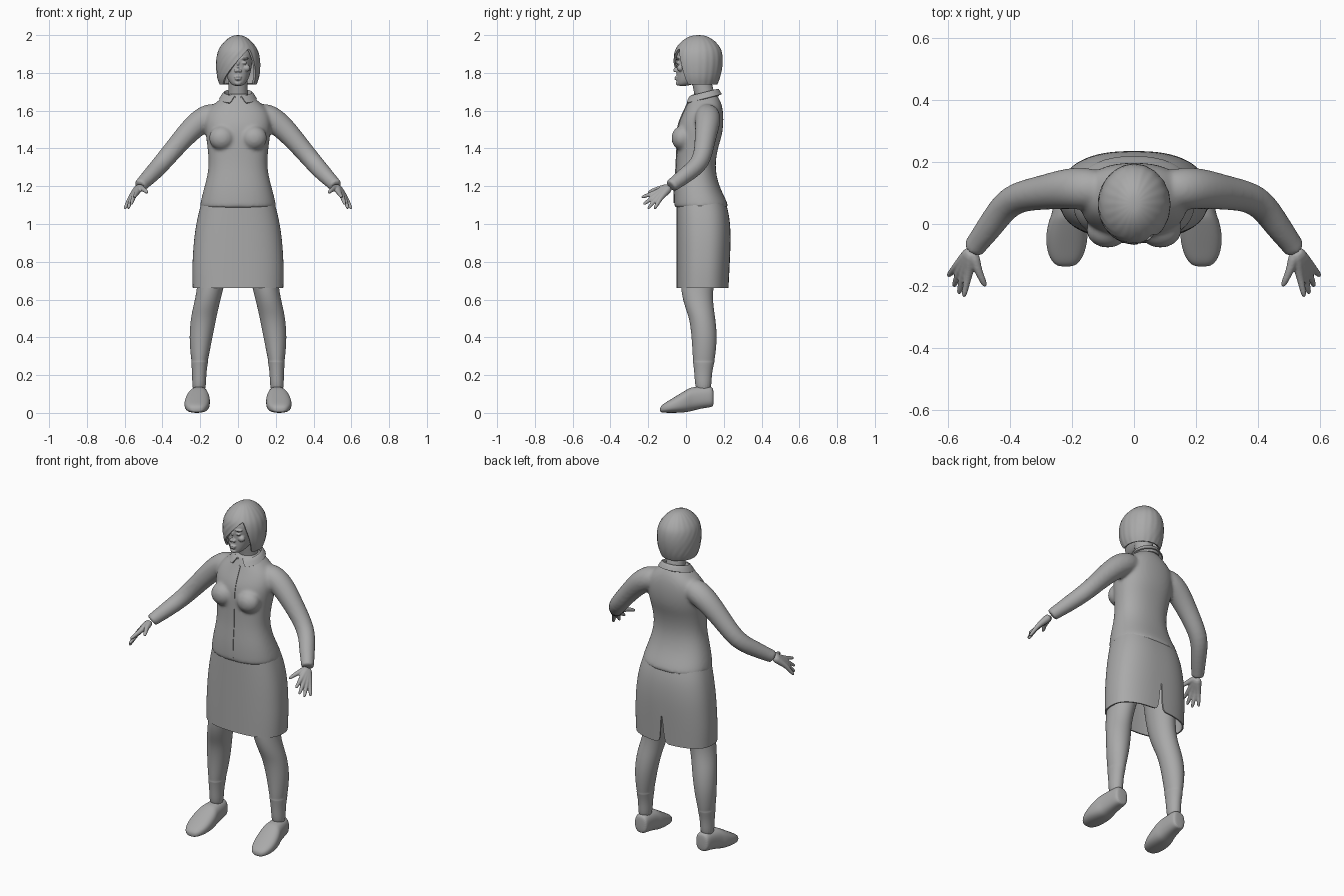
import bpy, bmesh, math
from mathutils import Vector, Matrix

PI = math.pi
cube = bpy.data.objects.get("Cube")
if cube:
    bpy.data.objects.remove(cube, do_unlink=True)

grey = bpy.data.materials.new("plain grey")
grey.use_nodes = True
tone = (0.4, 0.4, 0.4, 1)
grey.diffuse_color = tone
grey.node_tree.nodes["Principled BSDF"].inputs["Base Color"].default_value = tone


def power(value, p):
    return math.copysign(abs(value) ** (2 / p), value)


def skin_rings(bm, rings, caps):
    """Bridge equal rings whose last point meets the first, then close the ends."""
    rings = [[bm.verts.new(co) for co in ring] for ring in rings]
    for low, high in zip(rings, rings[1:]):
        for i in range(len(low) - 1):
            bm.faces.new((low[i], low[i + 1], high[i + 1], high[i]))
    for ring, capped in ((rings[0], caps[0]), (rings[-1], caps[1])):
        if capped:
            bm.faces.new(ring[:-1])


def shell(bm, rows, n=24, p=2.0, caps=(True, True), ripple=0.0, along_y=False):
    """Rows: height, half width, near, far, centre x, start angle, end angle."""
    rings = []
    for row in rows:
        defaults = (0, -PI, PI)
        z, hx, near, far, cx, start, end = tuple(row) + defaults[len(row) - 4:]
        ring = []
        for i in range(n + 1):
            a = start + (end - start) * i / n
            k = 1 + ripple * math.cos(20 * a)
            x = cx + k * hx * power(math.sin(a), p)
            y = (near + far) / 2 - k * (far - near) / 2 * power(math.cos(a), p)
            ring.append((x, z, y) if along_y else (x, y, z))
        rings.append(ring)
    skin_rings(bm, rings, caps)


def tube(bm, points, n=16):
    """Round limb through points of x, y, z, radius."""
    centres = [Vector(pt[:3]) for pt in points]
    rings = []
    for i, c in enumerate(centres):
        tangent = centres[min(i + 1, len(centres) - 1)] - centres[max(i - 1, 0)]
        q = tangent.to_track_quat('Z', 'Y')
        angles = [2 * PI * (j % n) / n for j in range(n + 1)]
        rings.append([c + q @ Vector((math.cos(a), math.sin(a), 0)) * points[i][3]
                      for a in angles])
    skin_rings(bm, rings, (True, True))


def blob(bm, centre, size):
    matrix = Matrix.Translation(centre) @ Matrix.Diagonal((*size, 1))
    bmesh.ops.create_uvsphere(bm, u_segments=20, v_segments=12, radius=1, matrix=matrix)


def finish(name, bm, *modifiers):
    """Turn the bmesh into a shaded object with its modifiers applied."""
    bmesh.ops.remove_doubles(bm, verts=bm.verts, dist=0.00005)
    bmesh.ops.recalc_face_normals(bm, faces=bm.faces)
    mesh = bpy.data.meshes.new(name)
    bm.to_mesh(mesh)
    bm.free()
    obj = bpy.data.objects.new(name, mesh)
    bpy.context.collection.objects.link(obj)
    for kind, settings in modifiers:
        mod = obj.modifiers.new(kind.lower(), kind)
        for key, value in settings.items():
            setattr(mod, key, value)
    graph = bpy.context.evaluated_depsgraph_get()
    baked = bpy.data.meshes.new_from_object(obj.evaluated_get(graph))
    obj.modifiers.clear()
    obj.data = baked
    baked.name = name
    baked.materials.clear()
    baked.materials.append(grey)
    baked.shade_smooth()
    baked.set_sharp_from_angle(angle=math.radians(50))
    return obj


def subdivide(levels=2):
    return ('SUBSURF', {"levels": levels})


def blend(size, rounds):
    return (('REMESH', {"mode": 'VOXEL', "voxel_size": size}),
            ('SMOOTH', {"factor": 0.5, "iterations": rounds}))


def thicken(depth):
    return ('SOLIDIFY', {"thickness": depth, "offset": -1})


mirror = ('MIRROR', {"use_mirror_merge": False})

# Jacket: torso, bust and sleeves blended together
bm = bmesh.new()
shell(bm, [(1.085, .2, -.06, .222), (1.09, .202, -.063, .225), (1.12, .2, -.065, .218),
           (1.2, .178, -.063, .175), (1.3, .152, -.052, .152), (1.4, .162, -.05, .168),
           (1.46, .17, -.05, .19), (1.53, .18, -.045, .2), (1.6, .17, -.01, .198),
           (1.65, .11, .012, .185), (1.68, .07, .025, .165), (1.69, .06, .03, .16)], p=2.3)
for s in (-1, 1):
    blob(bm, (s * .085, -.02, 1.455), (.07, .058, .065))
    tube(bm, [(s * x, y, z, r) for x, y, z, r in (
        (.07, .11, 1.585, .05), (.15, .115, 1.575, .072), (.22, .115, 1.53, .067),
        (.3, .1, 1.445, .056), (.4, .085, 1.325, .051), (.455, .005, 1.265, .046),
        (.505, -.06, 1.215, .037), (.517, -.078, 1.203, .037), (.519, -.081, 1.2, .036))])
jacket = finish("jacket", bm, subdivide(), *blend(.009, 6))

# Front placket laid on the jacket
bm = bmesh.new()
bmesh.ops.create_grid(bm, x_segments=2, y_segments=50, size=1,
                      matrix=Matrix.Translation((0, -.3, 1.375)) @ Matrix.Rotation(PI / 2, 4, 'X')
                      @ Matrix.Diagonal((.012, .265, 1, 1)))
finish("jacket_placket", bm,
       ('SHRINKWRAP', {"target": jacket, "wrap_method": 'PROJECT', "use_project_y": True,
                       "use_positive_direction": True, "offset": .002}),
       ('SOLIDIFY', {"thickness": .004, "offset": 0}))

# Folded collar, higher at the nape
bm = bmesh.new()
shell(bm, [(z, hx, near, far, 0, gap, 2 * PI - gap) for z, hx, near, far, gap in (
    (1.66, .066, .022, .168, .1), (1.698, .07, .025, .167, .2),
    (1.702, .077, .018, .172, .25), (1.665, .1, -.008, .19, .4))], n=32, caps=(False, False))
for v in bm.verts:
    v.co.z += .25 * (v.co.y - .1)
finish("collar", bm, subdivide(1), thicken(.006))

# Skirt with a slit opening at the back
bm = bmesh.new()
shell(bm, [(z, hx, -.05, far, 0, gap - PI, PI - gap) for z, hx, far, gap in (
    (1.13, .188, .205, 0), (1.05, .212, .23, 0), (.95, .23, .237, 0), (.86, .238, .235, 0),
    (.76, .243, .23, .018), (.66, .24, .225, .03))], n=48, p=2.5, caps=(False, False))
finish("skirt", bm, subdivide(), thicken(.008))

# Legs with a faint sock hem above the ankle
bm = bmesh.new()
shell(bm, [(.1, .038, .05, .135, .207), (.2, .036, .045, .135, .205),
           (.262, .044, .038, .149, .204), (.27, .045, .036, .151, .203),
           (.276, .043, .038, .15, .203), (.3, .048, .035, .155, .2025),
           (.4, .062, .03, .166, .197), (.5, .068, .018, .156, .183),
           (.56, .068, -.006, .146, .17), (.65, .069, -.03, .14, .148),
           (.8, .08, -.03, .17, .125), (.95, .09, -.03, .19, .11)])
finish("legs", bm, subdivide(), mirror)

# Slip-on shoes with a raised heel
bm = bmesh.new()
shell(bm, [(-.138, .022, .006, .028, .22), (-.125, .044, .001, .045, .22),
           (-.09, .062, 0, .066, .219), (-.04, .069, 0, .097, .217),
           (.01, .064, .004, .127, .212), (.03, .056, .01, .137, .21),
           (.09, .048, .025, .141, .206), (.135, .043, .03, .142, .204),
           (.147, .033, .036, .125, .203)], p=2.5, along_y=True)
finish("shoes", bm, subdivide(), mirror)

# Hands: four fingers grown from the wrist, and a thumb
bm = bmesh.new()
wrist = Vector((.522, -.085, 1.197))
for knuckle, tip in (((.535, -.165, 1.165), (.551, -.24, 1.14)),
                     ((.55, -.16, 1.152), (.567, -.23, 1.1)),
                     ((.563, -.15, 1.142), (.583, -.205, 1.077)),
                     ((.572, -.135, 1.137), (.602, -.17, 1.075))):
    knuckle, tip = Vector(knuckle), Vector(tip)
    tube(bm, [(*wrist, .026), (*wrist.lerp(knuckle, .5), .02), (*knuckle, .014),
              (*knuckle.lerp(tip, .5), .011), (*tip, .009)], n=10)
tube(bm, [(*wrist, .024), (.506, -.145, 1.187, .014), (.492, -.175, 1.178, .012),
          (.478, -.205, 1.163, .009)], n=10)
finish("hands", bm, subdivide(1), *blend(.004, 3), mirror)

# Head: skull, neck and facial features blended together
bm = bmesh.new()
shell(bm, [(1.73, .02, -.04, 0), (1.742, .04, -.048, .05), (1.77, .057, -.05, .1),
           (1.8, .067, -.05, .13), (1.84, .074, -.05, .15), (1.88, .08, -.054, .16),
           (1.92, .08, -.045, .16), (1.96, .06, -.01, .13)], p=2.2)
tube(bm, [(0, .105, 1.62, .058), (0, .1, 1.68, .054), (0, .085, 1.74, .052),
          (0, .075, 1.8, .052)])
tube(bm, [(0, -.044, 1.872, .008), (0, -.054, 1.845, .009), (0, -.062, 1.818, .013),
          (0, -.052, 1.806, .012)], n=10)
for z, width in ((1.778, .021), (1.767, .018)):
    blob(bm, (0, -.05, z), (width, .011, .006))
for s in (-1, 1):
    blob(bm, (s * .011, -.053, 1.811), (.009, .011, .008))
    blob(bm, (s * .032, -.042, 1.853), (.015, .011, .008))
    blob(bm, (s * .034, -.043, 1.876), (.024, .013, .006))
    blob(bm, (s * .045, -.03, 1.825), (.02, .018, .018))
blob(bm, (0, -.043, 1.745), (.018, .012, .012))
finish("head", bm, subdivide(), *blend(.0035, 3))

# Bobbed hair with a swept fringe and an opening for the face
bm = bmesh.new()
shell(bm, [(z, hx, near, far, 0, left, 2 * PI + right)
           for z, hx, near, far, left, right in (
    (1.738, .097, -.035, .165, 1, -.95), (1.77, .112, -.055, .18, .97, -.75),
    (1.82, .118, -.067, .192, .9, -.35), (1.87, .118, -.07, .196, .78, .02),
    (1.91, .109, -.064, .191, .68, .4), (1.935, .097, -.052, .181, .62, .62),
    (1.968, .072, -.024, .155, .62, .62), (1.992, .04, .012, .119, .62, .62),
    (2, .015, .045, .087, .62, .62))], n=80, caps=(False, True), ripple=.008)
finish("hair", bm, subdivide(1), thicken(.012))
